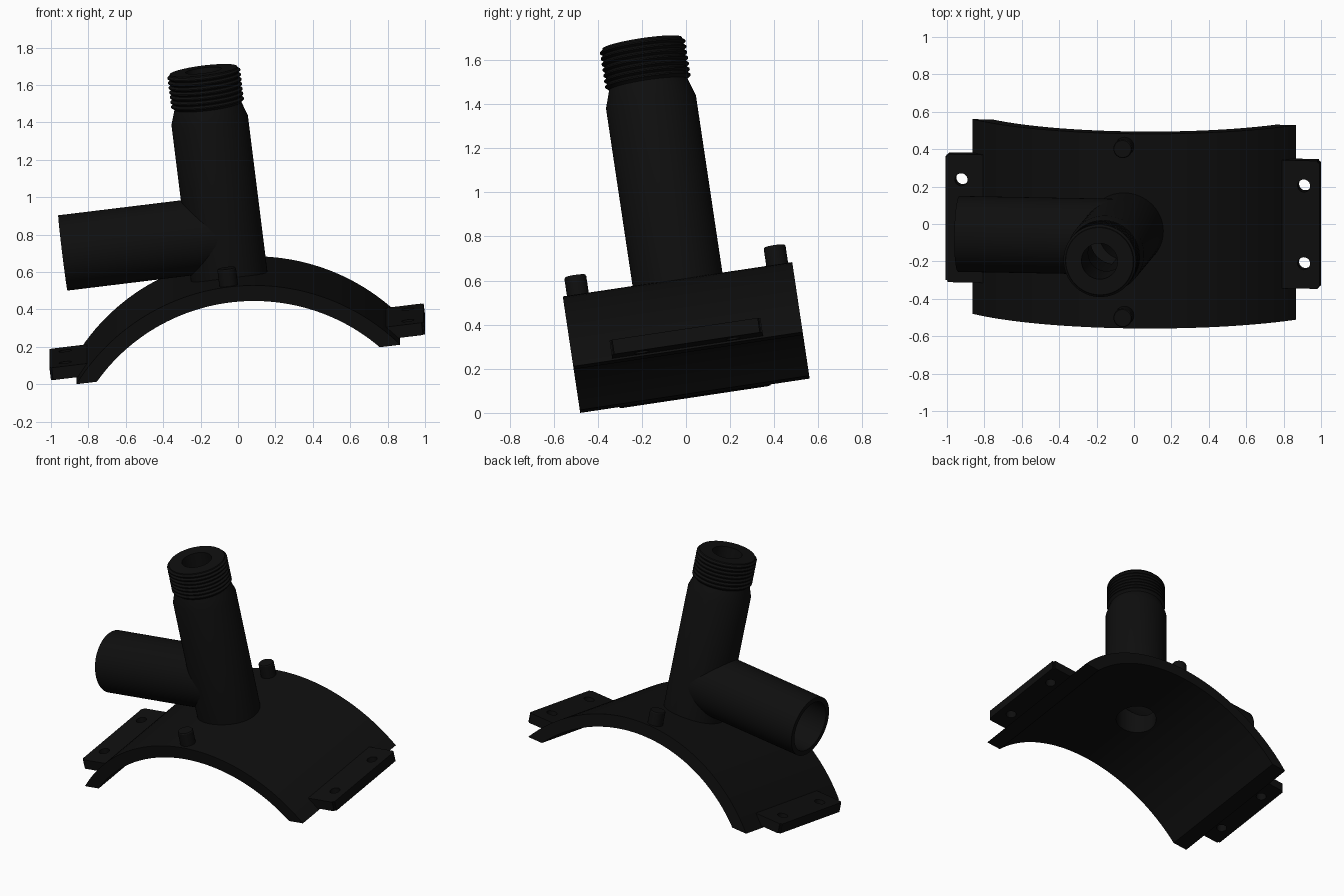
import bpy, bmesh, math
from mathutils import Matrix, Vector

if "Cube" in bpy.data.objects:
    bpy.data.objects.remove(bpy.data.objects["Cube"])

black = bpy.data.materials.new("black_plastic")
black.diffuse_color = (0.0045, 0.0045, 0.0045, 1)
black.use_nodes = True
black.node_tree.nodes["Principled BSDF"].inputs["Base Color"].default_value = black.diffuse_color

# tilted local frame: u across the saddle, v along its axis, w up the tower
v = Vector((0, 0.989, 0.148)).normalized()
u = Vector((0.9925, -0.0181, 0.121))
u = (u - v * u.dot(v)).normalized()
w = u.cross(v)
FRAME = Matrix((u, v, w)).transposed().to_4x4()
FRAME.translation = (0.086, 0.126, -0.49)
parts = []


def make(name, bm, keep=True):
    bmesh.ops.recalc_face_normals(bm, faces=bm.faces)
    me = bpy.data.meshes.new(name)
    bm.to_mesh(me)
    bm.free()
    me.materials.append(black)
    ob = bpy.data.objects.new(name, me)
    bpy.context.collection.objects.link(ob)
    if keep:
        parts.append(ob)
    else:
        ob.hide_render = True
    return ob


def lathe(name, profile, mat=Matrix(), n=64, keep=True):
    """Solid of revolution from (radius, height) points, capped at both ends."""
    bm = bmesh.new()
    rings = [[bm.verts.new(mat @ Vector((r * math.cos(2 * math.pi * i / n),
                                         r * math.sin(2 * math.pi * i / n), h)))
              for i in range(n)] for r, h in profile]
    for a, b in zip(rings, rings[1:]):
        for i in range(n):
            j = (i + 1) % n
            bm.faces.new((a[i], a[j], b[j], b[i]))
    bm.faces.new(rings[0])
    bm.faces.new(rings[-1])
    return make(name, bm, keep)


def cut(ob, cutters):
    for c in cutters:
        m = ob.modifiers.new("cut", 'BOOLEAN')
        m.operation = 'DIFFERENCE'
        m.solver = 'EXACT'
        m.object = c
    dg = bpy.context.evaluated_depsgraph_get()
    me = bpy.data.meshes.new_from_object(ob.evaluated_get(dg))
    ob.modifiers.clear()
    ob.data = me


# saddle: arc strip with flat feet, extruded along v
RI, RO, FOOT, HALF, N = 1.028, 1.112, 0.69, 0.526, 48


def arc(r):
    a = math.acos(FOOT / r)
    return [(r * math.sin(-a + 2 * a * i / N), r * math.cos(-a + 2 * a * i / N)) for i in range(N + 1)]


bm = bmesh.new()
rows = [[bm.verts.new((x, y, z)) for x, z in arc(r)]
        for r, y in ((RI, -HALF), (RO, -HALF), (RO, HALF), (RI, HALF))]
for k in range(4):
    a, b = rows[k], rows[(k + 1) % 4]
    for i in range(N):
        bm.faces.new((a[i], a[i + 1], b[i + 1], b[i]))
bm.faces.new([r[0] for r in rows])
bm.faces.new([r[-1] for r in rows])
saddle = make("saddle", bm)

# tower with shoulder and threaded neck
prof = [(0.206, 1.05), (0.206, 1.94), (0.18, 2.02)]
pitch = 0.026
for i in range(7):
    h = 2.025 + i * pitch
    prof += [(0.184, h), (0.196, h + 0.009), (0.196, h + 0.015), (0.184, h + 0.024)]
prof += [(0.182, 2.212)]
tower = lathe("tower", prof)

# side outlet pipe along -u
side = Matrix.Translation((0, 0, 1.325)) @ Matrix.Rotation(-math.pi / 2, 4, 'Y')
outlet = lathe("outlet_pipe", [(0.203, 0), (0.203, 0.867)], side)

# stepped bore and outlet bore
bore = lathe("bore_cutter", [(0.135, 0.9), (0.135, 1.88), (0.097, 1.92), (0.097, 2.3)], keep=False)
side_bore = lathe("outlet_cutter", [(0.17, 0.03), (0.17, 1.0)], side, keep=False)
cut(saddle, [bore])
cut(tower, [bore, side_bore])
cut(outlet, [bore, side_bore])
cutters = [bore, side_bore]

for s, tag in ((-1, "left"), (1, "right")):
    # bolting tabs with two holes each
    bm = bmesh.new()
    bmesh.ops.create_cube(bm, size=1)
    bmesh.ops.scale(bm, vec=(0.216, 0.692, 0.067), verts=bm.verts)
    bmesh.ops.translate(bm, vec=(s * 0.9, 0, 0.734), verts=bm.verts)
    corners = [e for e in bm.edges if all(abs(p.co.x) > 1 for p in e.verts)
               and abs(e.verts[0].co.y - e.verts[1].co.y) < 0.01]
    bmesh.ops.bevel(bm, geom=corners, offset=0.012, segments=3, affect='EDGES')
    tab = make(tag + "_tab", bm)
    holes = [lathe("hole_cutter", [(0.034, 0.6), (0.034, 0.9)],
                   Matrix.Translation((s * 0.923, y, 0)), 24, False) for y in (-0.21, 0.21)]
    cut(tab, holes)
    cutters += holes
    # terminal studs on the crown
    lathe(("front" if s < 0 else "back") + "_terminal",
          [(0.05, 1.07), (0.05, 1.198), (0.046, 1.204)],
          Matrix.Translation((0, s * 0.457, 0)), 32)

for c in cutters:
    bpy.data.objects.remove(c)

# tilt into place and stand on the ground
for ob in parts:
    ob.data.transform(FRAME)
low = min(p.co.z for ob in parts for p in ob.data.vertices)
bpy.ops.object.select_all(action='DESELECT')
for ob in parts:
    ob.data.transform(Matrix.Translation((0, 0, -low)))
    ob.select_set(True)
bpy.context.view_layer.objects.active = parts[0]
bpy.ops.object.shade_smooth_by_angle(angle=math.radians(30))
